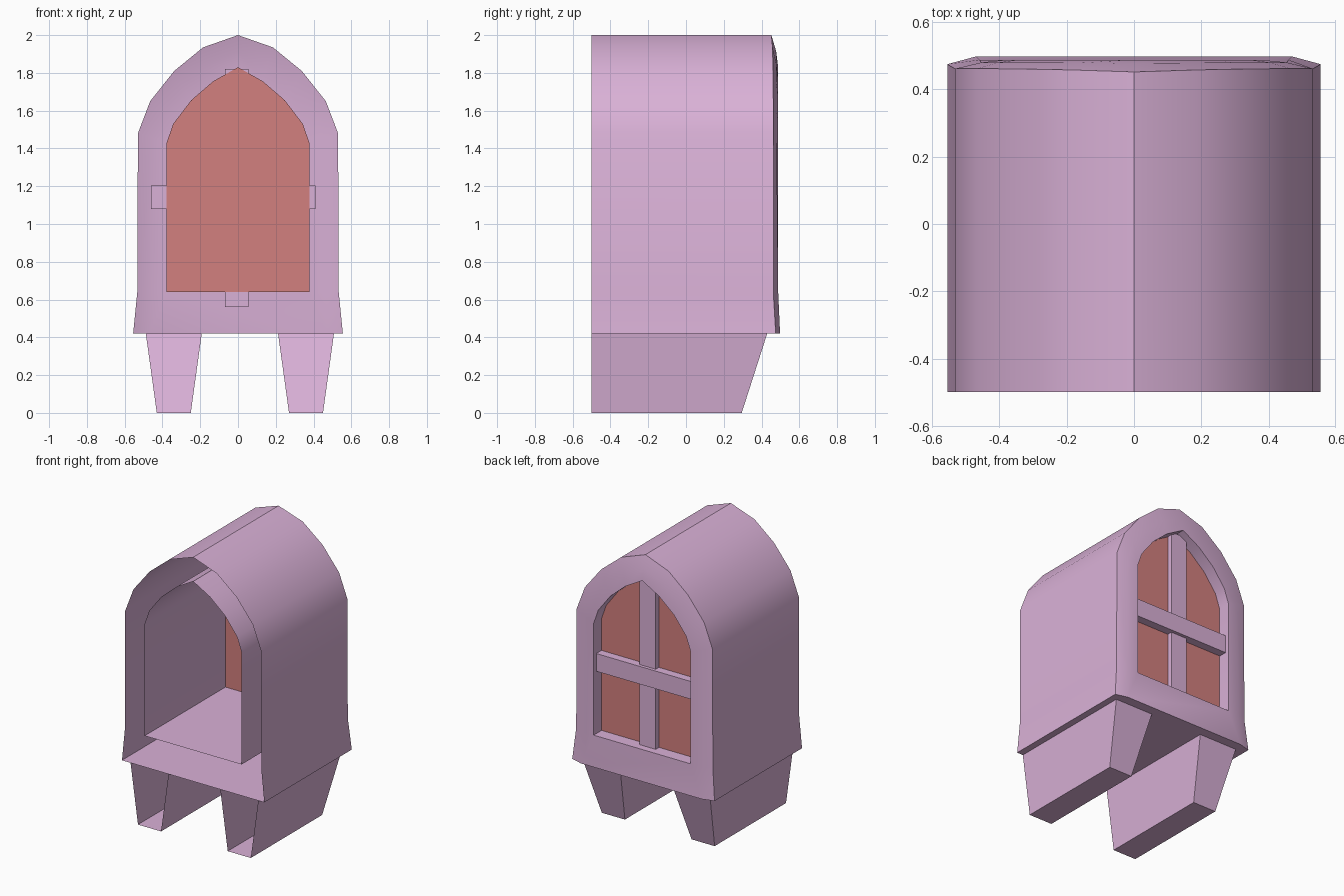
import bpy
import bmesh
from math import radians

cube = bpy.data.objects.get("Cube")
if cube:
    bpy.data.objects.remove(cube)


def make_material(name, colour):
    mat = bpy.data.materials.new(name)
    mat.use_nodes = True
    mat.diffuse_color = colour
    mat.node_tree.nodes["Principled BSDF"].inputs["Base Color"].default_value = colour
    return mat


pink = make_material("soft pink", (0.70, 0.44, 0.68, 1))
red = make_material("dusty red", (0.65, 0.215, 0.21, 1))
FRONT = -0.5


def finish(name, bm, mat, smooth=False):
    bmesh.ops.remove_doubles(bm, verts=bm.verts, dist=0.0001)
    mesh = bpy.data.meshes.new(name)
    bm.to_mesh(mesh)
    bm.free()
    mesh.materials.append(mat)
    obj = bpy.data.objects.new(name, mesh)
    bpy.context.collection.objects.link(obj)
    if smooth:
        bpy.ops.object.select_all(action="DESELECT")
        obj.select_set(True)
        bpy.context.view_layer.objects.active = obj
        bpy.ops.object.shade_smooth_by_angle(angle=radians(32))
    return obj


def mirrored(half):
    """Right half from base to apex, continued down the other side."""
    return half + [(-x, y, z) for x, y, z in reversed(half[:-1])]


def at_depth(points, y):
    return [(x, y, z) for x, _, z in points]


def bridge(bm, ring_a, ring_b, closed=True):
    a = [bm.verts.new(p) for p in ring_a]
    b = [bm.verts.new(p) for p in ring_b]
    for i in range(len(a) if closed else len(a) - 1):
        j = (i + 1) % len(a)
        bm.faces.new((a[i], a[j], b[j], b[i]))


# Arch profiles as (x, y, z), base to apex
outer_half = [(0.555, 0.475, 0.42), (0.533, 0.462, 0.64), (0.53, 0.462, 1.48),
              (0.465, 0.462, 1.65), (0.338, 0.461, 1.81), (0.185, 0.458, 1.935),
              (0, 0.452, 2.0)]
inner_half = [(0.378, 0.488, 0.64), (0.378, 0.488, 0.64), (0.378, 0.488, 1.43),
              (0.343, 0.488, 1.53), (0.248, 0.488, 1.655), (0.132, 0.488, 1.755),
              (0, 0.488, 1.83)]
# Crest of the rounded frame lies between the two arches
crest_half = [(o[0] * 0.5 + i[0] * 0.5, o[1] * 0.3 + i[1] * 0.7, o[2] * 0.5 + i[2] * 0.5)
              for o, i in zip(outer_half, inner_half)]
crest_half[0] = (0.47, 0.498, 0.42)
crest_half[1] = (0.46, 0.488, 0.64)
outer, inner, crest = map(mirrored, (outer_half, inner_half, crest_half))

# Outer shell, with its floor closing the profile
bm = bmesh.new()
bridge(bm, outer, at_depth(outer, FRONT))
finish("outer_shell", bm, pink, True)

# Window frame
bm = bmesh.new()
bridge(bm, crest, outer)
bridge(bm, inner, crest)
finish("window_frame", bm, pink, True)

# Inner lining running through to the open end
lining = inner[1:-1]
bm = bmesh.new()
bridge(bm, at_depth(lining, FRONT), lining)
finish("inner_lining", bm, pink, True)

# Window pane
bm = bmesh.new()
bm.faces.new([bm.verts.new(p) for p in reversed(at_depth(lining, 0.40))])
finish("window_pane", bm, red)


# Crossed window bars
def bar(name, low, high):
    bm = bmesh.new()
    bmesh.ops.create_cube(bm, size=1)
    for v in bm.verts:
        v.co = [high[k] if v.co[k] > 0 else low[k] for k in range(3)]
    finish(name, bm, pink)


bar("vertical_bar", (-0.07, 0.402, 0.56), (0.055, 0.437, 1.82))
bar("horizontal_bar", (-0.46, 0.402, 1.08), (0.41, 0.46, 1.205))

# Tapered hollow feet, open at the front
for name, cx in (("right_foot", -0.34), ("left_foot", 0.36)):
    bm = bmesh.new()
    top, low = 0.148, 0.09
    t0, t1, b1, b0 = [bm.verts.new(p) for p in (
        (cx - top, FRONT, 0.42), (cx - top, 0.43, 0.42),
        (cx - low, 0.295, 0), (cx - low, FRONT, 0))]
    u0, u1, c1, c0 = [bm.verts.new((2 * cx - v.co.x, v.co.y, v.co.z))
                      for v in (t0, t1, b1, b0)]
    bm.faces.new((t0, b0, b1, t1))
    bm.faces.new((u0, u1, c1, c0))
    bm.faces.new((t1, b1, c1, u1))
    bm.faces.new((b0, c0, c1, b1))
    finish(name, bm, pink)
